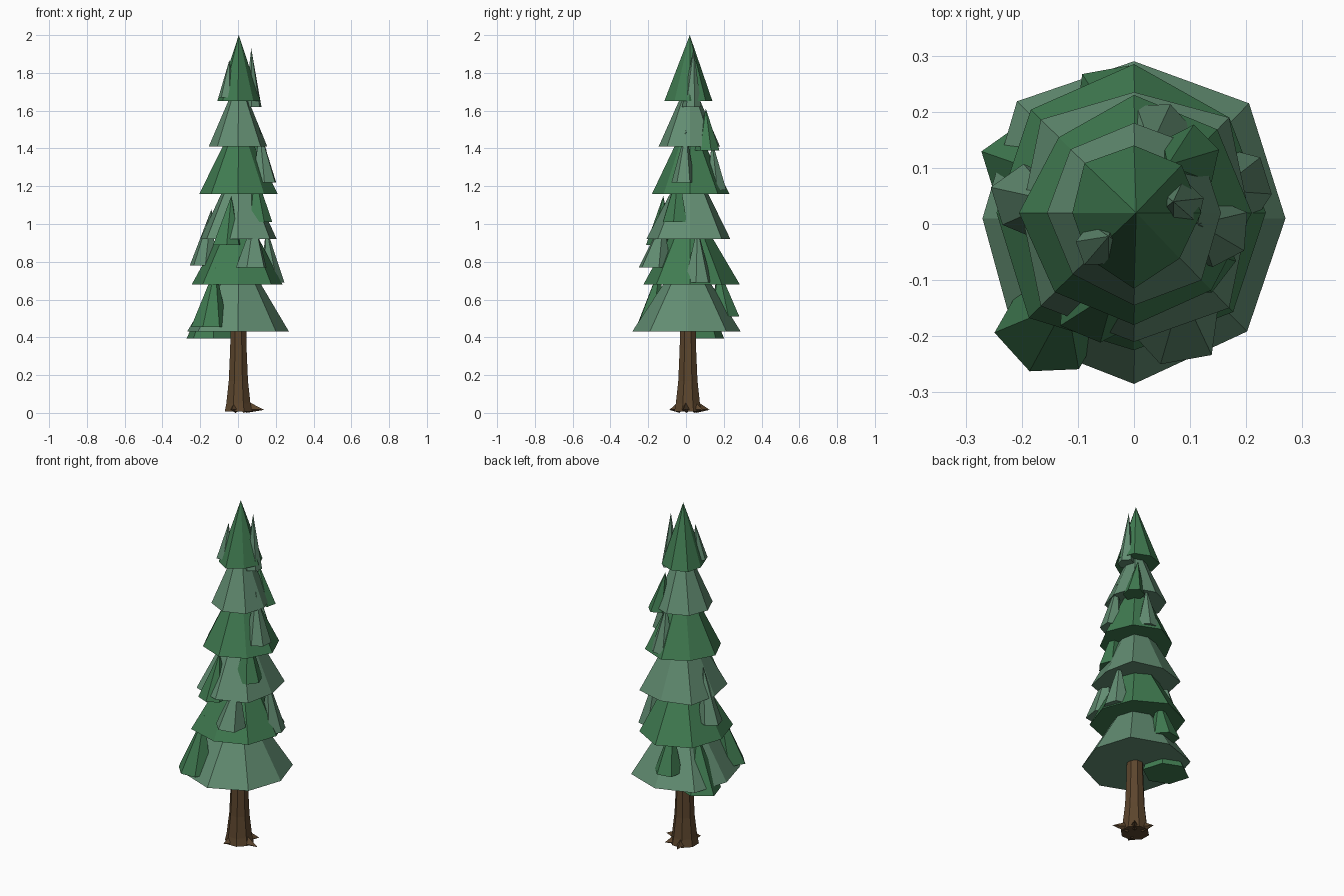
import bpy, bmesh, math
from mathutils import Vector

if "Cube" in bpy.data.objects:
    bpy.data.objects.remove(bpy.data.objects["Cube"])


def material(name, rgb):
    m = bpy.data.materials.new(name)
    m.diffuse_color = (*rgb, 1)
    m.use_nodes = True
    m.node_tree.nodes["Principled BSDF"].inputs["Base Color"].default_value = m.diffuse_color
    return m


LIGHT = material("pale_green", (0.122, 0.265, 0.167))
DARK = material("deep_green", (0.052, 0.200, 0.083))
BARK = material("bark_brown", (0.107, 0.060, 0.026))


def finish(bm, name, mat):
    bmesh.ops.recalc_face_normals(bm, faces=bm.faces)
    me = bpy.data.meshes.new(name)
    bm.to_mesh(me)
    bm.free()
    me.materials.append(mat)
    ob = bpy.data.objects.new(name, me)
    bpy.context.collection.objects.link(ob)
    return ob


def cone(name, mat, centre, radii, apex, turn=0.0):
    """Closed flat-based cone with one radius per corner."""
    bm = bmesh.new()
    n = len(radii)
    ring = []
    for i, r in enumerate(radii):
        a = turn + 2 * math.pi * i / n
        ring.append(bm.verts.new(Vector(centre) + Vector((r * math.cos(a), r * math.sin(a), 0))))
    tip = bm.verts.new(apex)
    bm.faces.new(ring)
    for i in range(n):
        bm.faces.new((ring[i], ring[(i + 1) % n], tip))
    return finish(bm, name, mat)


# Main foliage tiers: base height, tip height, centre y, corner radii
tiers = [
    (0.43, 0.88, 0.01, (.27, .29, .28, .295, .27, .30, .295, .285)),
    (0.68, 1.13, 0.02, (.235, .24, .265, .26, .245, .265, .245, .25)),
    (0.92, 1.36, 0.02, (.205, .24, .215, .235, .20, .235, .23, .24)),
    (1.16, 1.58, 0.02, (.21, .21, .21, .19, .205, .20, .20, .195)),
    (1.41, 1.78, 0.02, (.155, .165, .16, .16, .155, .155, .165, .17)),
    (1.65, 2.00, 0.02, (.12, .12, .12, .125, .11, .115, .135, .115)),
]
for k, (z0, z1, cy, radii) in enumerate(tiers):
    cone(f"foliage_tier_{k + 1}", DARK if k % 2 else LIGHT, (0, cy, z0), radii, (0.004, cy, z1))

# Small branch clumps: base x, y, z, radius, tip x, y, z
light_clumps = [
    (.08, .03, 1.62, .047, .07, .04, 1.93),
    (-.062, -.035, 1.67, .042, -.045, -.022, 1.87),
    (.14, -.015, 1.22, .065, .115, 0, 1.50),
    (.04, .16, 1.18, .062, .03, .138, 1.44),
    (-.185, .04, .78, .068, -.14, .04, 1.08),
    (.07, -.165, .77, .088, .085, -.12, 1.03),
    (.18, .065, .69, .07, .15, .06, .98),
]
dark_clumps = [
    (.095, .112, 1.39, .06, .06, .105, 1.61),
    (.11, -.06, 1.01, .072, .09, -.04, 1.28),
    (-.06, -.14, .89, .075, -.035, -.12, 1.15),
    (-.15, -.185, .455, .09, -.12, -.14, .77),
    (-.15, .085, .395, .118, -.13, .08, .70),
    (-.03, .205, .51, .08, -.03, .17, .77),
]
for mat, tag, clumps in ((LIGHT, "pale", light_clumps), (DARK, "deep", dark_clumps)):
    for k, (x, y, z, r, ax, ay, az) in enumerate(clumps):
        radii = [r * (1.0, 1.1, 0.95)[(i + k) % 3] for i in range(6)]
        cone(f"{tag}_branch_clump_{k + 1}", mat, (x, y, z), radii, (ax, ay, az), math.radians(20 + 35 * k))

# Trunk: eight-sided loft that flares at the ground
bm = bmesh.new()
rings = []
for z, r in ((0.008, .078), (0.05, .069), (0.17, .055), (0.34, .047), (0.60, .042)):
    rings.append([bm.verts.new((0.002 + r * math.cos(math.pi * (i + .5) / 4),
                                0.01 + r * math.sin(math.pi * (i + .5) / 4), z)) for i in range(8)])
for a, b in zip(rings, rings[1:]):
    for i in range(8):
        j = (i + 1) % 8
        bm.faces.new((a[i], a[j], b[j], b[i]))
bm.faces.new(rings[0])
bm.faces.new(rings[-1])
finish(bm, "trunk", BARK)

# Roots: pointed wedges lying on the ground
for k, (tx, ty) in enumerate(((.138, -.015), (-.03, .125), (-.035, -.088), (.075, .09))):
    d = Vector((tx, ty - .01, 0)).normalized()
    s = Vector((-d.y, d.x, 0)) * .028
    base = Vector((0, .01, 0)) + d * .045
    bm = bmesh.new()
    ring = [bm.verts.new(base + s * c + Vector((0, 0, h))) for c, h in ((-1, .02), (0, 0), (1, .02), (0, .065))]
    tip = bm.verts.new((tx, ty, .016))
    bm.faces.new(ring)
    for i in range(4):
        bm.faces.new((ring[i], ring[(i + 1) % 4], tip))
    finish(bm, f"root_{k + 1}", BARK)
